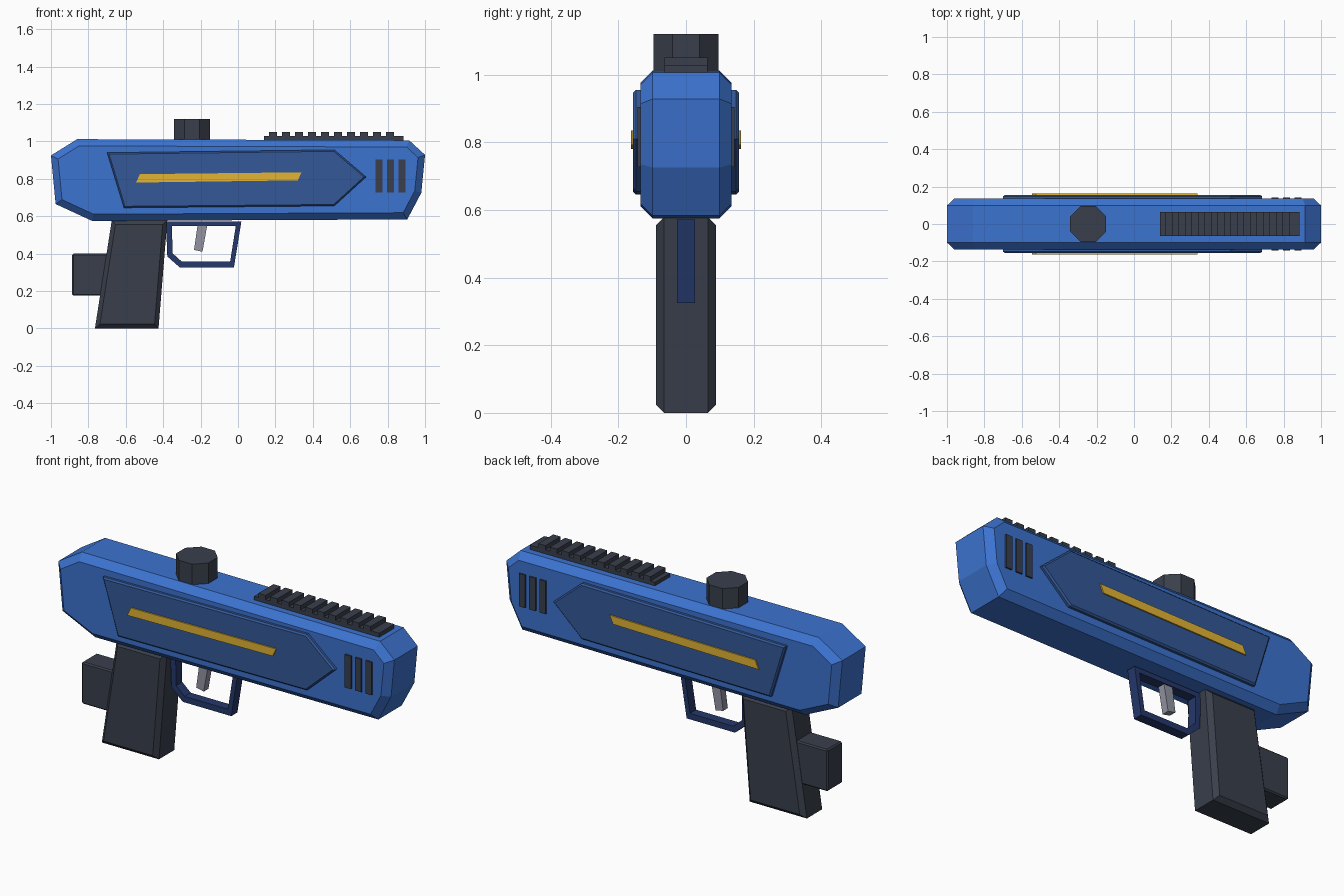
import bpy, bmesh, math
from mathutils import Matrix

cube = bpy.data.objects.get("Cube")
if cube:
    bpy.data.objects.remove(cube, do_unlink=True)


def material(name, rgb):
    """Flat material from 0-255 display values, stored as linear."""
    lin = [((c / 255 + 0.055) / 1.055) ** 2.4 for c in rgb] + [1]
    m = bpy.data.materials.new(name)
    m.use_nodes = True
    m.diffuse_color = lin
    m.node_tree.nodes["Principled BSDF"].inputs["Base Color"].default_value = lin
    return m


BLUE = material("bright blue", (60, 115, 208))
PANEL = material("panel blue", (51, 88, 152))
NAVY = material("navy", (37, 56, 107))
DARK = material("dark grey", (57, 63, 75))
GOLD = material("gold", (226, 179, 52))
STEEL = material("steel grey", (146, 148, 162))


def finish(name, bm, mat):
    bmesh.ops.recalc_face_normals(bm, faces=bm.faces)
    me = bpy.data.meshes.new(name)
    bm.to_mesh(me)
    bm.free()
    me.materials.append(mat)
    ob = bpy.data.objects.new(name, me)
    bpy.context.collection.objects.link(ob)
    return ob


def prism(name, profile, y0, y1, mat, bevel=0, everywhere=False):
    """Extrude an x-z profile from y0 to y1, chamfering the cap edges."""
    bm = bmesh.new()
    rings = [[bm.verts.new((x, y, z)) for x, z in profile] for y in (y0, y1)]
    caps = [bm.faces.new(r) for r in rings]
    n = len(profile)
    for i in range(n):
        j = (i + 1) % n
        bm.faces.new((rings[0][i], rings[0][j], rings[1][j], rings[1][i]))
    bmesh.ops.recalc_face_normals(bm, faces=bm.faces)
    if bevel:
        edges = bm.edges[:] if everywhere else [e for f in caps for e in f.edges]
        bmesh.ops.bevel(bm, geom=edges, offset=bevel, segments=1,
                        profile=0.5, affect='EDGES')
    return finish(name, bm, mat)


def block(name, x0, x1, z0, z1, y0, y1, mat, bevel=0):
    return prism(name, [(x0, z0), (x1, z0), (x1, z1), (x0, z1)], y0, y1, mat,
                 bevel, True)


# Main body
prism("body", [(-1, 0.925), (-0.86, 1.012), (0.915, 1.006), (1, 0.928),
               (0.98, 0.725), (0.905, 0.583), (-0.78, 0.575), (-0.975, 0.665)],
      -0.135, 0.135, BLUE, 0.036)

# Side panels, stripes and vents on both sides
for side, s in (("right", -1), ("left", 1)):
    prism(side + "_panel", [(-0.7, 0.94), (0.515, 0.955), (0.685, 0.81),
                            (0.515, 0.655), (-0.61, 0.645)],
          s * 0.12, s * 0.156, PANEL, 0.008)
    prism(side + "_stripe", [(-0.525, 0.825), (0.34, 0.835),
                             (0.32, 0.792), (-0.545, 0.78)],
          s * 0.15, s * 0.163, GOLD)
    for i in range(3):
        x = 0.735 + i * 0.0615
        block(f"{side}_vent_{i + 1}", x, x + 0.037, 0.727, 0.904,
              s * 0.12, s * 0.143, DARK)

# Handle and rear block
prism("grip", [(-0.675, 0.578), (-0.378, 0.578), (-0.425, 0), (-0.765, 0)],
      -0.088, 0.088, DARK, 0.023)
block("rear_block", -0.887, -0.68, 0.175, 0.4, -0.064, 0.064, DARK, 0.007)

# Trigger guard: closed frame between an outer and an inner outline
outer = [(-0.385, 0.572), (0.018, 0.572), (-0.022, 0.325), (-0.31, 0.325), (-0.378, 0.385)]
inner = [(-0.353, 0.547), (-0.012, 0.547), (-0.042, 0.357), (-0.3, 0.357), (-0.35, 0.402)]
bm = bmesh.new()
loops = [[bm.verts.new((x, y, z)) for x, z in ring]
         for ring, y in ((outer, -0.026), (inner, -0.026), (inner, 0.026), (outer, 0.026))]
for k in range(4):
    a, b = loops[k], loops[(k + 1) % 4]
    for i in range(len(a)):
        j = (i + 1) % len(a)
        bm.faces.new((a[i], a[j], b[j], b[i]))
finish("trigger_guard", bm, NAVY)

prism("trigger", [(-0.215, 0.56), (-0.163, 0.56), (-0.19, 0.41), (-0.235, 0.42)],
      -0.02, 0.02, STEEL)

# Eight-sided knob on top
bm = bmesh.new()
bmesh.ops.create_cone(bm, cap_ends=True, segments=8, radius1=0.104, radius2=0.104,
                      depth=0.13, matrix=Matrix.Translation((-0.245, 0, 1.055))
                      @ Matrix.Rotation(math.pi / 8, 4, 'Z'))
# Turn only if the flats do not already face the axes
if max(v.co.y for v in bm.verts) > 0.1:
    bmesh.ops.rotate(bm, verts=bm.verts, cent=(-0.245, 0, 0),
                     matrix=Matrix.Rotation(math.pi / 8, 3, 'Z'))
finish("knob", bm, DARK)

# Toothed top rail
block("rail_base", 0.14, 0.885, 0.99, 1.028, -0.064, 0.064, DARK)
for i in range(10):
    x = 0.166 + i * 0.0695
    block(f"rail_tooth_{i + 1}", x, x + 0.043, 1.02, 1.051, -0.064, 0.064, DARK)
